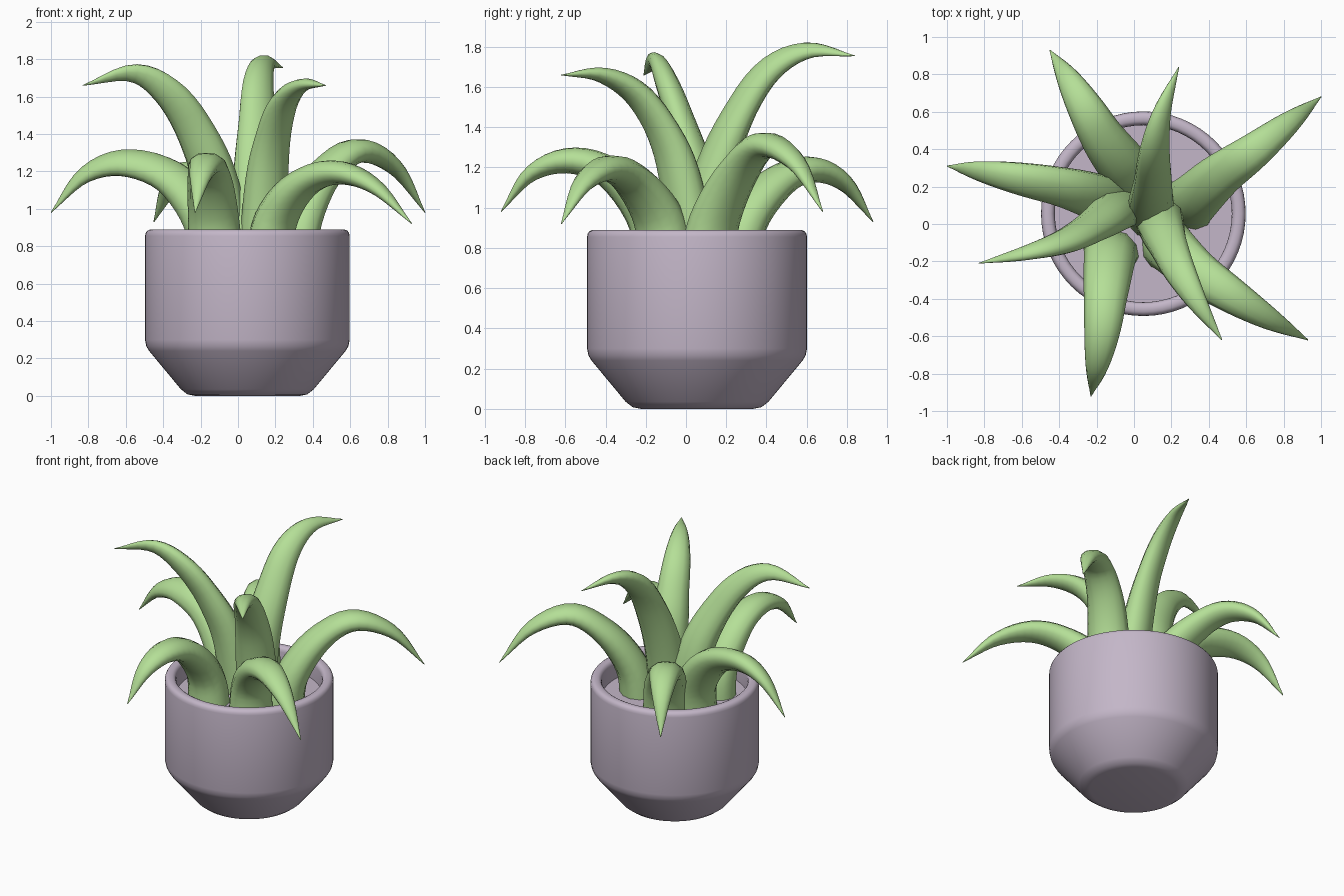
import bpy, bmesh, math
from mathutils import Vector

if "Cube" in bpy.data.objects:
    bpy.data.objects.remove(bpy.data.objects["Cube"])


def material(name, color):
    m = bpy.data.materials.new(name)
    m.diffuse_color = (*color, 1)
    m.use_nodes = True
    m.node_tree.nodes["Principled BSDF"].inputs["Base Color"].default_value = m.diffuse_color
    return m


def add_object(name, bm, mat, angle):
    bmesh.ops.remove_doubles(bm, verts=bm.verts, dist=1e-5)
    bmesh.ops.recalc_face_normals(bm, faces=bm.faces)
    me = bpy.data.meshes.new(name)
    bm.to_mesh(me)
    bm.free()
    ob = bpy.data.objects.new(name, me)
    bpy.context.collection.objects.link(ob)
    me.materials.append(mat)
    bpy.ops.object.select_all(action='DESELECT')
    ob.select_set(True)
    bpy.context.view_layer.objects.active = ob
    bpy.ops.object.shade_smooth_by_angle(angle=math.radians(angle))
    return ob


def lathe(name, profile, center, mat, steps=64):
    bm = bmesh.new()
    vs = [bm.verts.new((center[0] + r, center[1], z)) for r, z in profile]
    es = [bm.edges.new(p) for p in zip(vs, vs[1:])]
    bmesh.ops.spin(bm, geom=vs + es, cent=(*center, 0), axis=(0, 0, 1),
                   angle=2 * math.pi, steps=steps, use_merge=True)
    return add_object(name, bm, mat, 50)


def spline(pts, t):
    # Catmull-Rom through all points
    p = [Vector(q) for q in pts]
    p = [2 * p[0] - p[1]] + p + [2 * p[-1] - p[-2]]
    s = t * (len(pts) - 1)
    i = min(int(s), len(pts) - 2)
    f = s - i
    a, b, c, d = p[i:i + 4]
    return 0.5 * (2 * b + (c - a) * f + (2 * a - 5 * b + 4 * c - d) * f ** 2
                  + (3 * b - a - 3 * c + d) * f ** 3)


# Leaf cross-section: fleshy blade, flattened upper side and rounded underside
SECTION = [(-1, 0), (-.85, .35), (-.45, .62), (0, .66), (.45, .62), (.85, .35), (1, 0),
           (.85, -.35), (.5, -.58), (0, -.68), (-.5, -.58), (-.85, -.35)]


def leaf(name, half_width, roll, pts, mat, rings=24):
    head = Vector(pts[-1]) - Vector(pts[0])
    right = Vector((head.y, -head.x, 0)).normalized()
    ca, sa = math.cos(math.radians(roll)), math.sin(math.radians(roll))
    bm = bmesh.new()
    loops = []
    for k in range(rings + 1):
        t = k / rings
        c = spline(pts, t)
        tan = (spline(pts, min(1, t + .01)) - spline(pts, max(0, t - .01))).normalized()
        s = (right - tan * tan.dot(right)).normalized()
        n = s.cross(tan)
        s, n = s * ca - n * sa, n * ca + s * sa
        w = half_width * max(.02, 1 - t ** 2.8)
        base = max(0, 1 - t / .45)
        wu, wv = w * (1 + .2 * base), w * (1 + .5 * base)
        loops.append([bm.verts.new(c + s * u * wu + n * v * wv) for u, v in SECTION])
    m = len(SECTION)
    for a, b in zip(loops, loops[1:]):
        for i in range(m):
            j = (i + 1) % m
            bm.faces.new((a[i], a[j], b[j], b[i]))
    bm.faces.new(loops[0])
    bm.faces.new(loops[-1])
    return add_object(name, bm, mat, 50)


pot_mat = material("pot_lilac", (.55, .47, .58))
leaf_mat = material("leaf_green", (.46, .74, .31))

# Pot with chamfered foot, rounded rim and filled top
lathe("pot", [(0, 0), (.28, 0), (.32, .008), (.355, .035), (.525, .24), (.54, .265), (.547, .3),
              (.547, .855), (.544, .87), (.536, .882), (.525, .888), (.51, .89), (.495, .888),
              (.484, .882), (.476, .87), (.473, .855), (.473, .75), (0, .75)], (.05, .055), pot_mat)

# Low outer leaves
low = [
    (-30, [(-.13, .09, .66), (-.17, .13, .93), (-.35, .19, 1.16), (-.6, .24, 1.245), (-.82, .28, 1.18), (-1, .31, .98)]),
    (0, [(0, .22, .66), (-.04, .29, .93), (-.16, .45, 1.12), (-.26, .62, 1.19), (-.36, .79, 1.12), (-.45, .93, .93)]),
    (0, [(.29, .1, .66), (.33, .14, .93), (.46, .26, 1.18), (.64, .39, 1.31), (.84, .55, 1.22), (1, .68, .98)]),
    (0, [(.17, -.1, .66), (.2, -.13, .93), (.33, -.25, 1.12), (.52, -.38, 1.195), (.73, -.51, 1.12), (.93, -.62, .92)]),
    (0, [(-.12, -.15, .66), (-.13, -.18, .93), (-.15, -.36, 1.16), (-.17, -.57, 1.235), (-.2, -.77, 1.17), (-.23, -.92, .98)]),
]
for i, (roll, pts) in enumerate(low):
    leaf(f"low_leaf_{i + 1}", .127, roll, pts, leaf_mat)

# Tall inner leaves
tall = [
    (35, [(.1, .03, .66), (.09, .12, 1.1), (.1, .24, 1.42), (.11, .4, 1.67), (.15, .6, 1.78), (.24, .84, 1.755)]),
    (55, [(-.05, .1, .66), (-.11, .06, 1.1), (-.21, -.01, 1.38), (-.36, -.09, 1.61), (-.56, -.15, 1.725), (-.83, -.21, 1.66)]),
    (10, [(.13, .05, .66), (.15, -.02, 1.1), (.18, -.1, 1.35), (.24, -.24, 1.56), (.34, -.42, 1.66), (.47, -.62, 1.66)]),
]
for i, (roll, pts) in enumerate(tall):
    leaf(f"tall_leaf_{i + 1}", .116, roll, pts, leaf_mat)
